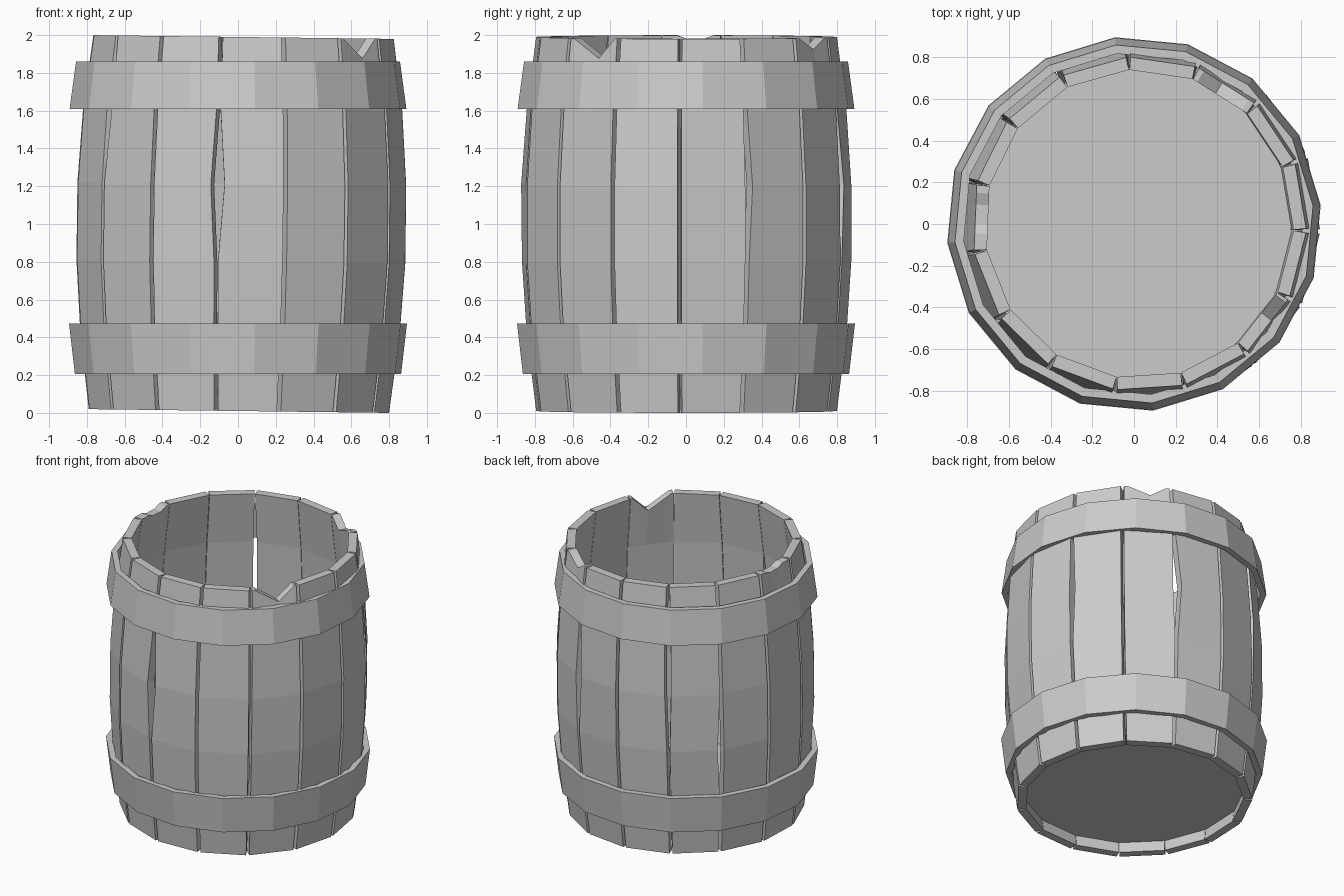
import bpy, bmesh, math
from mathutils import Matrix, Vector

if "Cube" in bpy.data.objects:
    bpy.data.objects.remove(bpy.data.objects["Cube"])

N = 15                      # staves
STEP, START = 24.0, -2.3    # degrees
ROWS = [(0.0, 0.80), (0.4, 0.85), (0.79, 0.876), (1.2, 0.876), (1.6, 0.85), (1.98, 0.80)]
THICK = 0.06

# Widened cracks: (gap, row) -> extra opening on the clockwise / counter-clockwise side
CRACKS = {(11, 3): (0.022, 0.03), (5, 4): (0.01, 0.012), (5, 3): (0.01, 0.012),
          (6, 2): (0.02, 0.005), (3, 3): (0.01, 0.03), (9, 4): (0.0, 0.025), (1, 3): (0.0, 0.02)}
# Chipped top edges: stave -> (position across stave, depth)
CHIPS = {13: [(0, 0), (0.06, 0), (0.6, 0.105), (0.95, 0), (1, 0)],
         2: [(0, 0), (0.1, 0), (0.58, 0.06), (0.92, 0), (1, 0)],
         7: [(0, 0), (0.12, 0), (0.3, 0.02), (0.6, 0.018), (0.75, 0), (1, 0)]}


def finish(bm, name):
    bmesh.ops.recalc_face_normals(bm, faces=bm.faces)
    mesh = bpy.data.meshes.new(name)
    bm.to_mesh(mesh)
    bm.free()
    ob = bpy.data.objects.new(name, mesh)
    bpy.context.collection.objects.link(ob)
    return ob


def edge_point(gap, side, r, z, off):
    """Point beside a gap line, shifted tangentially by off (side +1 is counter-clockwise)."""
    a = math.radians(START + STEP * gap)
    radial = Vector((math.cos(a), math.sin(a), 0))
    tangent = Vector((-math.sin(a), math.cos(a), 0))
    return radial * r + tangent * side * off + Vector((0, 0, z))


def add_stave(bm, k):
    cols = CHIPS.get(k, [(0, 0), (1, 0)])
    layers = []
    for t, slit in ((0, 0.011), (THICK, 0.0015)):
        grid = []
        for i, (z, r) in enumerate(ROWS):
            a = edge_point(k, 1, r - t, z, slit + CRACKS.get((k, i), (0, 0))[1])
            g = (k + 1) % N
            b = edge_point(g, -1, r - t, z, slit + CRACKS.get((g, i), (0, 0))[0])
            top = i == len(ROWS) - 1
            grid.append([bm.verts.new(a.lerp(b, u) - Vector((0, 0, d if top else 0)))
                         for u, d in cols])
        layers.append(grid)
    out, inn = layers
    n = len(cols) - 1
    for i in range(len(ROWS) - 1):
        for g in (out, inn):
            for j in range(n):
                bm.faces.new((g[i][j], g[i][j + 1], g[i + 1][j + 1], g[i + 1][j]))
        for j in (0, n):
            bm.faces.new((out[i][j], out[i + 1][j], inn[i + 1][j], inn[i][j]))
    for i in (0, -1):
        for j in range(n):
            bm.faces.new((out[i][j], out[i][j + 1], inn[i][j + 1], inn[i][j]))


def add_hoop(name, z0, z1, r0, r1, sides=16, thick=0.042):
    bm = bmesh.new()
    profile = [(r0, z0), (r1, z1), (r1 - thick, z1), (r0 - thick, z0)]
    rings = []
    for s in range(sides):
        a = math.radians(5.8 + 360 / sides * s)
        rings.append([bm.verts.new((r * math.cos(a), r * math.sin(a), z)) for r, z in profile])
    for s in range(sides):
        p, q = rings[s], rings[(s + 1) % sides]
        for j in range(4):
            bm.faces.new((p[j], q[j], q[(j + 1) % 4], p[(j + 1) % 4]))
    return finish(bm, name)


# The wooden body leans very slightly to the right
lean = Matrix.Translation((0, 0, 0.01)) @ Matrix.Rotation(0.0125, 4, 'Y')

# Staves
bm = bmesh.new()
for k in range(N):
    add_stave(bm, k)
bm.transform(lean)
finish(bm, "staves")

# Recessed bottom board
bm = bmesh.new()
bmesh.ops.create_cone(bm, cap_ends=True, segments=N, radius1=0.765, radius2=0.765, depth=0.04,
                      matrix=lean @ Matrix.Translation((0, 0, 0.10))
                      @ Matrix.Rotation(math.radians(START), 4, 'Z'))
finish(bm, "bottom_board")

# Metal hoops
add_hoop("lower_hoop", 0.205, 0.472, 0.868, 0.899)
add_hoop("upper_hoop", 1.61, 1.86, 0.896, 0.862)
